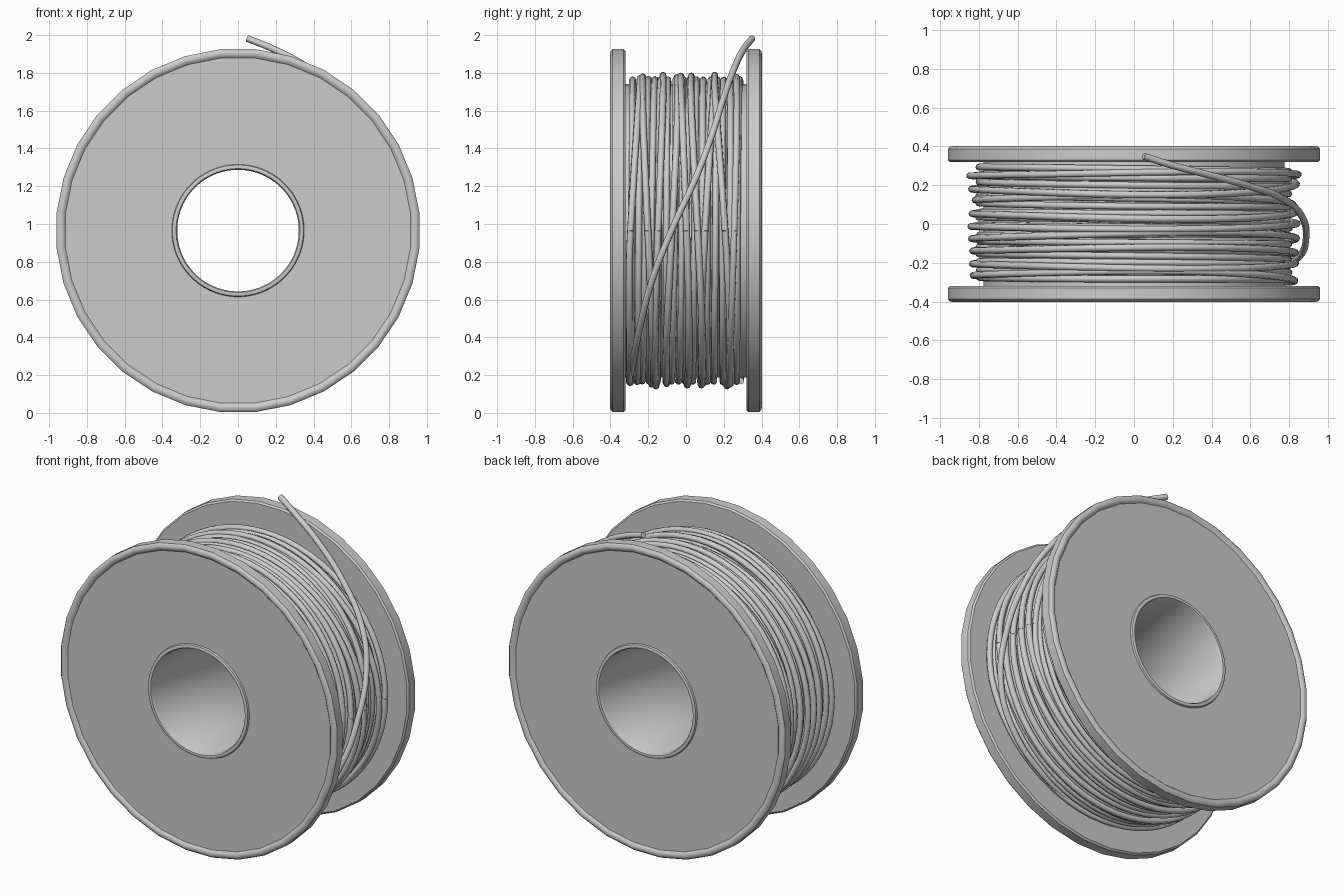
import bpy, bmesh, math, random
from mathutils import Vector

cube = bpy.data.objects.get("Cube")
if cube:
    bpy.data.objects.remove(cube, do_unlink=True)

random.seed(4)
CZ = 0.965          # height of the spool axis
WIRE = 0.018        # wire radius
TAU = 2 * math.pi

grey = bpy.data.materials.new("plain grey")
grey.use_nodes = True
COLOUR = (0.6, 0.6, 0.6, 1)
grey.diffuse_color = COLOUR
grey.node_tree.nodes["Principled BSDF"].inputs["Base Color"].default_value = COLOUR


def finish(obj, angle):
    bpy.ops.object.select_all(action="DESELECT")
    obj.select_set(True)
    bpy.context.view_layer.objects.active = obj
    if obj.type == "CURVE":
        bpy.ops.object.convert(target="MESH")
        obj = bpy.context.object
    bpy.ops.object.shade_smooth_by_angle(angle=math.radians(angle))


def lathe(name, profile, sides):
    """Spin a closed (radius, y) profile about the spool axis."""
    bm = bmesh.new()
    rings = []
    for i in range(sides):
        a = TAU * (i + 0.5) / sides
        rings.append([bm.verts.new((r * math.cos(a), y, CZ + r * math.sin(a)))
                      for r, y in profile])
    n = len(profile)
    for i in range(sides):
        p, q = rings[i], rings[(i + 1) % sides]
        for j in range(n):
            k = (j + 1) % n
            bm.faces.new((p[j], p[k], q[k], q[j]))
    bmesh.ops.recalc_face_normals(bm, faces=bm.faces)
    mesh = bpy.data.meshes.new(name)
    bm.to_mesh(mesh)
    bm.free()
    mesh.materials.append(grey)
    obj = bpy.data.objects.new(name, mesh)
    bpy.context.collection.objects.link(obj)
    finish(obj, 40)


def wire(name, points, smooth_path=False):
    """Round wire along a path of points."""
    curve = bpy.data.curves.new(name, "CURVE")
    curve.dimensions = "3D"
    curve.bevel_depth = WIRE
    curve.bevel_resolution = 2
    curve.use_fill_caps = True
    curve.resolution_u = 10
    spline = curve.splines.new("BEZIER" if smooth_path else "POLY")
    if smooth_path:
        spline.bezier_points.add(len(points) - 1)
        for bp, p in zip(spline.bezier_points, points):
            bp.co = p
            bp.handle_left_type = bp.handle_right_type = "AUTO"
    else:
        spline.points.add(len(points) - 1)
        for sp, p in zip(spline.points, points):
            sp.co = (*p, 1)
    curve.materials.append(grey)
    obj = bpy.data.objects.new(name, curve)
    bpy.context.collection.objects.link(obj)
    finish(obj, 60)


def on_drum(angle, radius, y):
    return Vector((radius * math.cos(angle), y, CZ + radius * math.sin(angle)))


# Flanges with a rounded, slightly raised rim around a flat face
flange = [(0.335, 0.32), (0.955, 0.32), (0.965, 0.33), (0.965, 0.388),
          (0.956, 0.398), (0.942, 0.402), (0.928, 0.398), (0.918, 0.388),
          (0.335, 0.388)]
for name, side in (("front_flange", -1), ("back_flange", 1)):
    lathe(name, [(r, side * y) for r, y in flange], 32)

# Hollow hub with rounded lips
lip = [(0.322, 0.39), (0.328, 0.4), (0.338, 0.402), (0.347, 0.398), (0.352, 0.385)]
lathe("hub_tube", lip + [(r, -y) for r, y in reversed(lip)], 64)

# Packed inner layers of wire
lathe("wound_core", [(0.34, -0.32), (0.778, -0.32), (0.778, 0.32), (0.34, 0.32)], 64)

# Neat outer layer, one continuous wobbly helix
TURNS, STEPS = 16, 64
wobble = [(random.uniform(0, TAU), random.uniform(0.004, 0.012)) for _ in range(TURNS + 1)]
path = []
for i in range(TURNS * STEPS + 1):
    t = i / STEPS
    a = -math.pi / 2 + TAU * t
    k = int(t)
    f = t - k
    (p0, w0), (p1, w1) = wobble[k], wobble[min(k + 1, TURNS)]
    drift = (1 - f) * w0 * math.sin(a + p0) + f * w1 * math.sin(a + p1)
    y = -0.3 + 0.6 * t / TURNS + drift
    path.append(on_drum(a, 0.799 + 0.3 * drift, max(-0.302, min(0.302, y))))
wire("wound_wire", path)

# Loose turns that slant across the neat layer on the right-hand side
for n in range(9):
    y0 = -0.27 + 0.065 * n
    slant = random.uniform(0.025, 0.07) * random.choice((-1, 1))
    phase = random.uniform(-0.5, 0.5)
    lift = random.uniform(0.812, 0.832)
    bulge = random.uniform(0.004, 0.018)
    loop = []
    for i in range(STEPS + 1):
        a = TAU * i / STEPS
        y = y0 + slant * math.sin(a + phase) * (0.6 + 0.4 * math.cos(a))
        r = lift + bulge * math.cos(2 * a + phase)
        loop.append(on_drum(a, r, max(-0.3, min(0.3, y))))
    wire(f"loose_turn_{n + 1}", loop)

# Free end lifting off the drum and over the back flange
tail = [(0.1, -0.3, 0.17), (0.42, -0.28, 0.27), (0.7, -0.24, 0.47),
        (0.84, -0.18, 0.7), (0.888, -0.07, 0.98), (0.86, 0.05, 1.24),
        (0.77, 0.13, 1.45), (0.58, 0.2, 1.67), (0.36, 0.26, 1.835),
        (0.19, 0.305, 1.925), (0.05, 0.35, 1.982)]
wire("free_wire_end", tail, smooth_path=True)

# Short starting end poking out beside the front flange
wire("start_wire_end", [on_drum(-1.35, 0.775, -0.315), on_drum(-1.2, 0.79, -0.3)])
